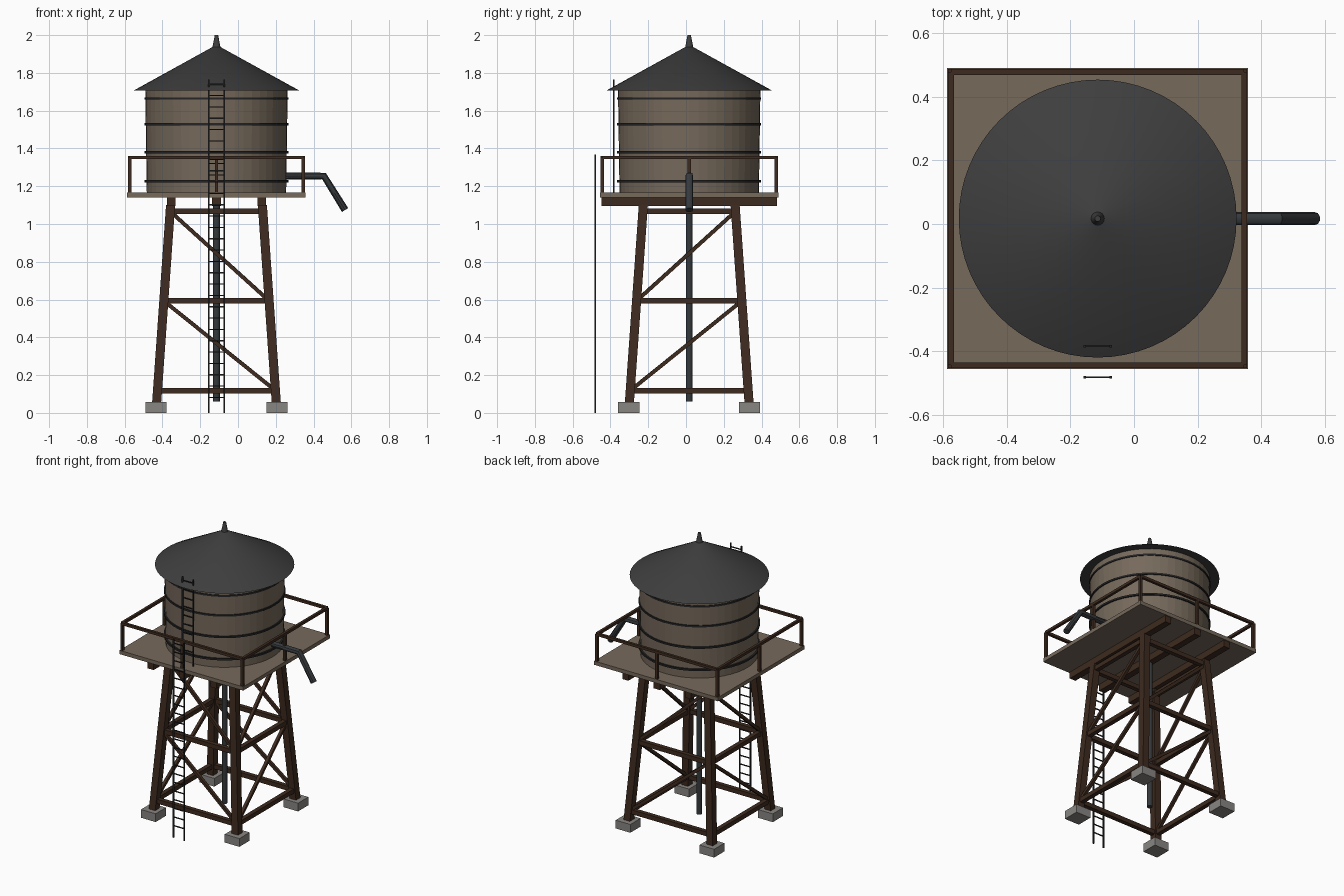
import bpy, bmesh, math
from mathutils import Vector, Matrix

default = bpy.data.objects.get("Cube")
if default:
    bpy.data.objects.remove(default, do_unlink=True)

CX, CY = -0.114, 0.017          # tower axis


def material(name, rgb):
    m = bpy.data.materials.new(name)
    m.use_nodes = True
    m.diffuse_color = (*rgb, 1)
    m.node_tree.nodes["Principled BSDF"].inputs["Base Color"].default_value = (*rgb, 1)
    return m


TIMBER = material("dark timber", (0.048, 0.024, 0.014))
PLANK = material("weathered plank", (0.18, 0.142, 0.105))
ROOFING = material("roof grey", (0.048, 0.048, 0.049))
PIPE = material("pipe grey", (0.036, 0.041, 0.044))
IRON = material("black iron", (0.018, 0.018, 0.020))
CONCRETE = material("concrete", (0.25, 0.24, 0.225))


def finish(name, bm, mat, smooth=False):
    """Turn a bmesh built around the tower axis into an object."""
    bmesh.ops.recalc_face_normals(bm, faces=bm.faces)
    mesh = bpy.data.meshes.new(name)
    bm.to_mesh(mesh)
    bm.free()
    mesh.materials.append(mat)
    ob = bpy.data.objects.new(name, mesh)
    ob.location = (CX, CY, 0)
    bpy.context.collection.objects.link(ob)
    if smooth:
        bpy.ops.object.select_all(action='DESELECT')
        ob.select_set(True)
        bpy.context.view_layer.objects.active = ob
        bpy.ops.object.shade_smooth_by_angle(angle=math.radians(35))
    return ob


def beam(bm, p, q, w, h=None):
    """Rectangular bar from p to q; steep bars keep level ends."""
    p, q, h = Vector(p), Vector(q), h or w
    d = (q - p).normalized()
    if abs(d.z) > 0.95:
        side, up = Vector((1, 0, 0)), Vector((0, 1, 0))
    else:
        side = d.cross(Vector((0, 0, 1))).normalized()
        up = side.cross(d)
    corners = [(-1, -1), (1, -1), (1, 1), (-1, 1)]
    a, b = [[bm.verts.new(e + side * s * w / 2 + up * t * h / 2) for s, t in corners]
            for e in (p, q)]
    bm.faces.new(a)
    bm.faces.new(b)
    for i in range(4):
        j = (i + 1) % 4
        bm.faces.new((a[i], a[j], b[j], b[i]))


def cone(bm, r1, r2, z1, z2, sides):
    bmesh.ops.create_cone(bm, cap_ends=True, segments=sides, radius1=r1, radius2=r2,
                          depth=z2 - z1, matrix=Matrix.Translation((0, 0, (z1 + z2) / 2)))


def leg_offset(z):
    """Distance of the leg centre line from the axis at height z."""
    return 0.317 - 0.0705 * (z - 0.05)


CORNERS = [(-1, -1), (1, -1), (1, 1), (-1, 1)]

# Footings and splayed legs
footings, legs = bmesh.new(), bmesh.new()
for sx, sy in CORNERS:
    beam(footings, (sx * 0.32, sy * 0.32, 0), (sx * 0.32, sy * 0.32, 0.057), 0.112)
    b, t = leg_offset(0.05), leg_offset(1.1)
    beam(legs, (sx * b, sy * b, 0.05), (sx * t, sy * t, 1.1), 0.048)
finish("footings", footings, CONCRETE)
finish("legs", legs, TIMBER)

# Level girts on all four sides, one diagonal per panel
girts, diagonals = bmesh.new(), bmesh.new()
LEVELS = [0.118, 0.593, 1.067]
for z in LEVELS:
    o = leg_offset(z)
    for (ax, ay), (bx, by) in zip(CORNERS, CORNERS[1:] + CORNERS[:1]):
        beam(girts, (ax * o, ay * o, z), (bx * o, by * o, z), 0.03)
for low, high in zip(LEVELS, LEVELS[1:]):
    b, t = leg_offset(low), leg_offset(high)
    for s in (-1, 1):
        beam(diagonals, (-t, s * t, high), (b, s * b, low), 0.02)
        beam(diagonals, (s * t, t, high), (s * b, -b, low), 0.02)
finish("girts", girts, TIMBER)
finish("diagonal_braces", diagonals, TIMBER)

# Joists and deck
joists = bmesh.new()
for x in (-0.24, 0, 0.24):
    beam(joists, (x, -0.465, 1.119), (x, 0.465, 1.119), 0.046, 0.046)
finish("joists", joists, TIMBER)
deck = bmesh.new()
beam(deck, (0, 0, 1.141), (0, 0, 1.167), 0.945)
finish("deck", deck, PLANK)

# Guard rail with corner and middle posts
railing = bmesh.new()
R = 0.46
for (ax, ay), (bx, by) in zip(CORNERS, CORNERS[1:] + CORNERS[:1]):
    beam(railing, (ax * R, ay * R, 1.352), (bx * R, by * R, 1.352), 0.018)
    for px, py in ((ax, ay), ((ax + bx) / 2, (ay + by) / 2)):
        beam(railing, (px * R, py * R, 1.165), (px * R, py * R, 1.352), 0.018)
finish("guard_rail", railing, TIMBER)

# Tank, hoops, roof and finial
tank = bmesh.new()
cone(tank, 0.369, 0.377, 1.165, 1.71, 48)
finish("tank", tank, PLANK)
hoops = bmesh.new()
for z in (1.226, 1.38, 1.528, 1.665):
    cone(hoops, 0.381, 0.381, z - 0.006, z + 0.006, 48)
finish("hoops", hoops, IRON, True)
roof = bmesh.new()
cone(roof, 0.436, 0.012, 1.708, 1.942, 64)
finish("roof", roof, ROOFING, True)
finial = bmesh.new()
cone(finial, 0.022, 0.009, 1.932, 2.0, 16)
finish("finial", finial, ROOFING, True)

# Riser pipe below the tank
riser = bmesh.new()
cone(riser, 0.018, 0.018, 0.06, 1.15, 16)
finish("riser_pipe", riser, PIPE, True)

# Bent outlet spout
curve = bpy.data.curves.new("spout", 'CURVE')
curve.dimensions = '3D'
curve.bevel_depth = 0.0205
curve.bevel_resolution = 3
curve.use_fill_caps = True
path = [(0.34, 0, 1.254), (0.569, 0, 1.254), (0.681, 0, 1.074)]
line = curve.splines.new('POLY')
line.points.add(len(path) - 1)
for point, co in zip(line.points, path):
    point.co = (*co, 1)
curve.materials.append(PIPE)
spout = bpy.data.objects.new("spout", curve)
spout.location = (CX, CY, 0)
bpy.context.collection.objects.link(spout)
bpy.ops.object.select_all(action='DESELECT')
spout.select_set(True)
bpy.context.view_layer.objects.active = spout
bpy.ops.object.convert(target='MESH')
bpy.ops.object.shade_smooth_by_angle(angle=math.radians(35))


# Ladders
def ladder(name, y, z0, z1):
    bm = bmesh.new()
    for s in (-1, 1):
        beam(bm, (s * 0.041, y, z0), (s * 0.041, y, z1), 0.008)
    count = int((z1 - z0) / 0.06)
    for i in range(count):
        z = z1 - 0.025 - i * 0.06
        beam(bm, (-0.041, y, z), (0.041, y, z), 0.006)
    finish(name, bm, IRON)


ladder("lower_ladder", -0.498, 0, 1.367)
ladder("upper_ladder", -0.4, 1.165, 1.765)
